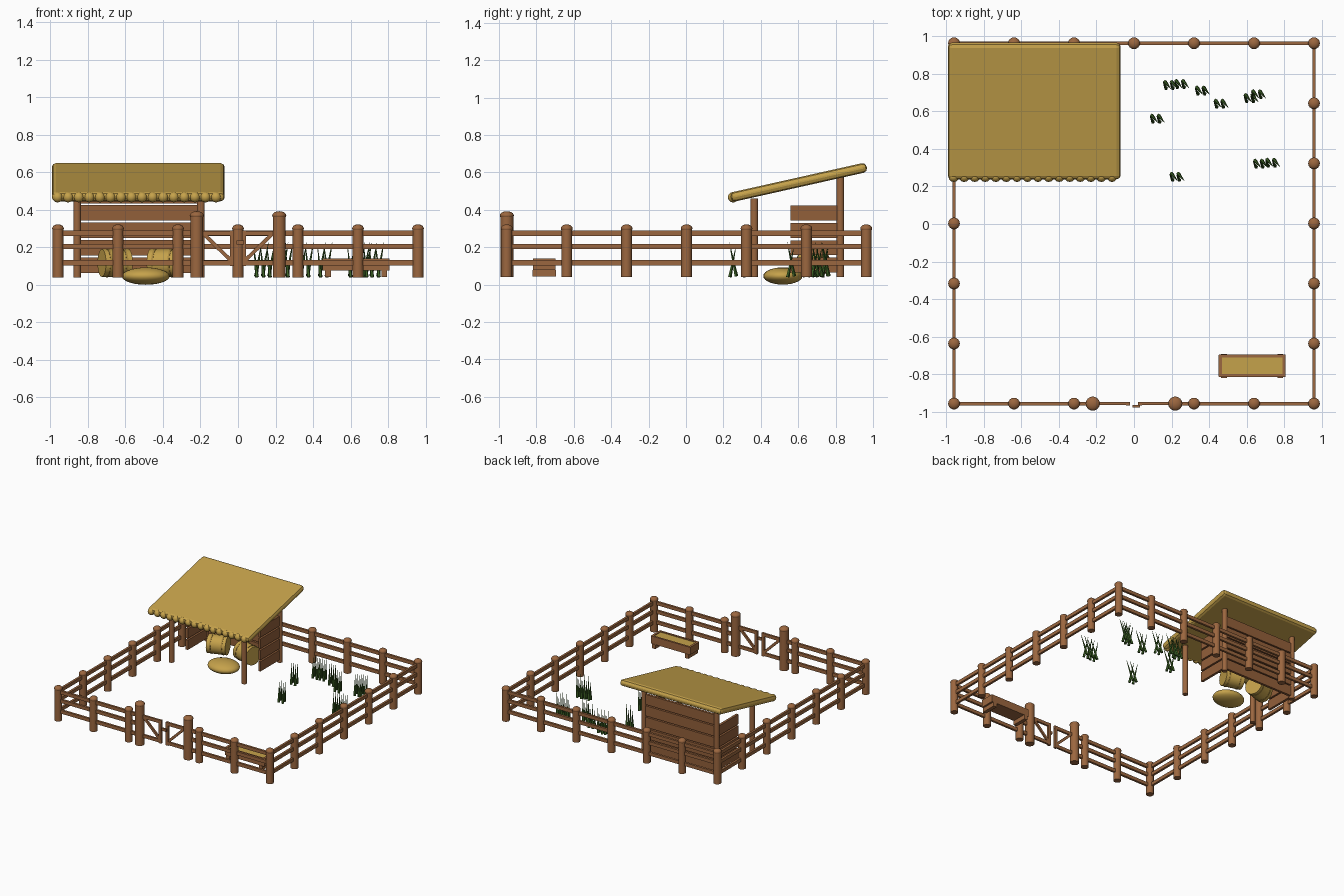
import bpy, math
from mathutils import Vector

if "Cube" in bpy.data.objects:
    bpy.data.objects.remove(bpy.data.objects["Cube"])

def mat(name, rgb):
    m = bpy.data.materials.new(name)
    m.diffuse_color = (*rgb, 1)
    m.use_nodes = True
    m.node_tree.nodes["Principled BSDF"].inputs["Base Color"].default_value = m.diffuse_color
    return m

WOOD = mat("brown wood", (0.33, 0.135, 0.05))
PLANK = mat("plank wood", (0.29, 0.115, 0.042))
STRAW = mat("straw", (0.56, 0.36, 0.07))
TWINE = mat("dark straw", (0.42, 0.26, 0.05))
GREEN = mat("grass green", (0.045, 0.12, 0.018))

def finish(name, m, smooth=True):
    o = bpy.context.object
    o.name = name
    o.data.materials.append(m)
    if smooth:
        bpy.ops.object.shade_smooth_by_angle(angle=math.radians(40))
    return o

def box(name, loc, size, m, rot=(0, 0, 0), bevel=0):
    bpy.ops.mesh.primitive_cube_add(size=1, location=loc, rotation=rot)
    o = bpy.context.object
    o.scale = size
    bpy.ops.object.transform_apply(location=False, rotation=False, scale=True)
    if bevel:
        b = o.modifiers.new("bevel", 'BEVEL')
        b.width, b.segments = bevel, 2
    return finish(name, m, False)

def cyl(name, loc, r, h, m, rot=(0, 0, 0), r2=None, sides=14):
    bpy.ops.mesh.primitive_cone_add(vertices=sides, radius1=r, radius2=r if r2 is None else r2,
                                    depth=h, location=loc, rotation=rot)
    return finish(name, m)

def ball(name, loc, size, m, seg=16, rings=10):
    bpy.ops.mesh.primitive_uv_sphere_add(segments=seg, ring_count=rings, radius=1, location=loc)
    bpy.context.object.scale = size
    bpy.ops.object.transform_apply(location=False, rotation=False, scale=True)
    return finish(name, m)

def post(name, x, y, r, top):
    cyl(name, (x, y, (0.04 + top - 0.02) / 2), r, top - 0.06, WOOD)
    ball(name + "_cap", (x, y, top - 0.022), (r * 1.08, r * 1.08, 0.022), WOOD)

def beam(name, a, b, h, t, m):
    # rectangular bar between two points
    a, b = Vector(a), Vector(b)
    d = b - a
    yaw = math.atan2(d.y, d.x)
    pitch = -math.atan2(d.z, math.hypot(d.x, d.y))
    return box(name, (a + b) / 2, (d.length, t, h), m, (0, pitch, yaw))

# fence posts
X, YF, YB = 0.96, -0.958, 0.964
STEP = 0.32
for i in range(7):
    x = -X + i * STEP
    post("back_post", x, YB, 0.029, 0.322)
    if i != 3:
        post("front_post", x, YF, 0.029, 0.322)
    if 0 < i < 6:
        y = YF + (YB - YF) * i / 6
        for s in (-1, 1):
            post("side_post", s * X, y, 0.029, 0.322)

# fence rails
for z in (0.275, 0.204, 0.117):
    beam("back_rail", (-X, YB, z), (X, YB, z), 0.028, 0.018, WOOD)
    for s in (-1, 1):
        beam("side_rail", (s * X, YF, z), (s * X, YB, z), 0.028, 0.018, WOOD)
        beam("front_rail", (s * X, YF, z), (s * 0.22, YF, z), 0.028, 0.018, WOOD)

# gate
for s in (-1, 1):
    post("gate_post", s * 0.22, YF, 0.035, 0.392)
    for z in (0.275, 0.117):
        beam("gate_rail", (s * 0.20, YF, z), (s * 0.02, YF, z), 0.026, 0.016, WOOD)
    box("gate_stile", (s * 0.032, YF, 0.194), (0.022, 0.018, 0.19), WOOD)
    beam("gate_brace", (s * 0.18, YF, 0.268), (s * 0.03, YF, 0.122), 0.02, 0.014, WOOD)
box("gate_latch", (0.012, YF - 0.014, 0.225), (0.04, 0.014, 0.022), WOOD)

# shelter frame
XL, XR = -0.858, -0.198
for x in (XL, XR):
    cyl("shelter_front_post", (x, 0.365, 0.25), 0.021, 0.42, WOOD)
    cyl("shelter_back_post", (x, 0.825, 0.31), 0.021, 0.54, WOOD)

# shelter plank walls
for i in range(5):
    z = 0.104 + i * 0.093
    box("back_plank", ((XL + XR) / 2, 0.825, z), (XR - XL, 0.02, 0.083), PLANK)
    if i < 4:
        for x in (XL, XR):
            box("side_plank", (x, 0.69, z), (0.02, 0.26, 0.08), PLANK)

# sloping thatched roof with rolled front edge
box("roof", (-0.532, 0.603, 0.547), (0.922, 0.745, 0.052), STRAW,
    (math.radians(12.6), 0, 0), 0.022)
for i in range(16):
    ball("roof_edge_roll", (-0.962 + i * 0.0563, 0.252, 0.467), (0.028, 0.028, 0.028), STRAW, 12, 8)

# round straw bales with twine bands
for x, ang in ((-0.655, 18), (-0.395, -16)):
    a = math.radians(ang)
    rot = (0, math.pi / 2, a)
    cyl("straw_bale", (x, 0.68, 0.116), 0.074, 0.15, STRAW, rot, sides=20)
    for d in (-0.045, 0.045):
        cyl("bale_band", (x + d * math.cos(a), 0.68 + d * math.sin(a), 0.116), 0.0765, 0.01,
            TWINE, rot, sides=20)

# loose straw heap
ball("straw_heap", (-0.492, 0.518, 0.046), (0.128, 0.105, 0.046), STRAW, 24, 14)

# feeding trough
TX, TY = 0.63, -0.757
box("trough_base", (TX, TY, 0.085), (0.34, 0.10, 0.016), WOOD)
for s in (-1, 1):
    box("trough_long_side", (TX, TY + s * 0.052, 0.108), (0.355, 0.016, 0.062), WOOD)
    box("trough_end", (TX + s * 0.17, TY, 0.108), (0.018, 0.115, 0.062), WOOD)
    box("trough_leg", (TX + s * 0.15, TY, 0.06), (0.03, 0.126, 0.036), WOOD)
box("trough_feed", (TX, TY, 0.111), (0.325, 0.09, 0.045), STRAW)

# grass tufts made of crossing thin blades
tufts = [(0.19, 0.74), (0.25, 0.745), (0.36, 0.71), (0.46, 0.64), (0.62, 0.67),
         (0.66, 0.69), (0.12, 0.56), (0.225, 0.25), (0.67, 0.32), (0.735, 0.325)]
for x, y in tufts:
    for i in range(4):
        s = 1 if i % 2 else -1
        cyl("grass_blade", (x + (i - 1.5) * 0.018, y, 0.128 + 0.008 * s), 0.0105, 0.175 + 0.012 * s,
            GREEN, (0.2 * s, 0.17 if i in (1, 3) else -0.1, 0), 0.001, 5)
